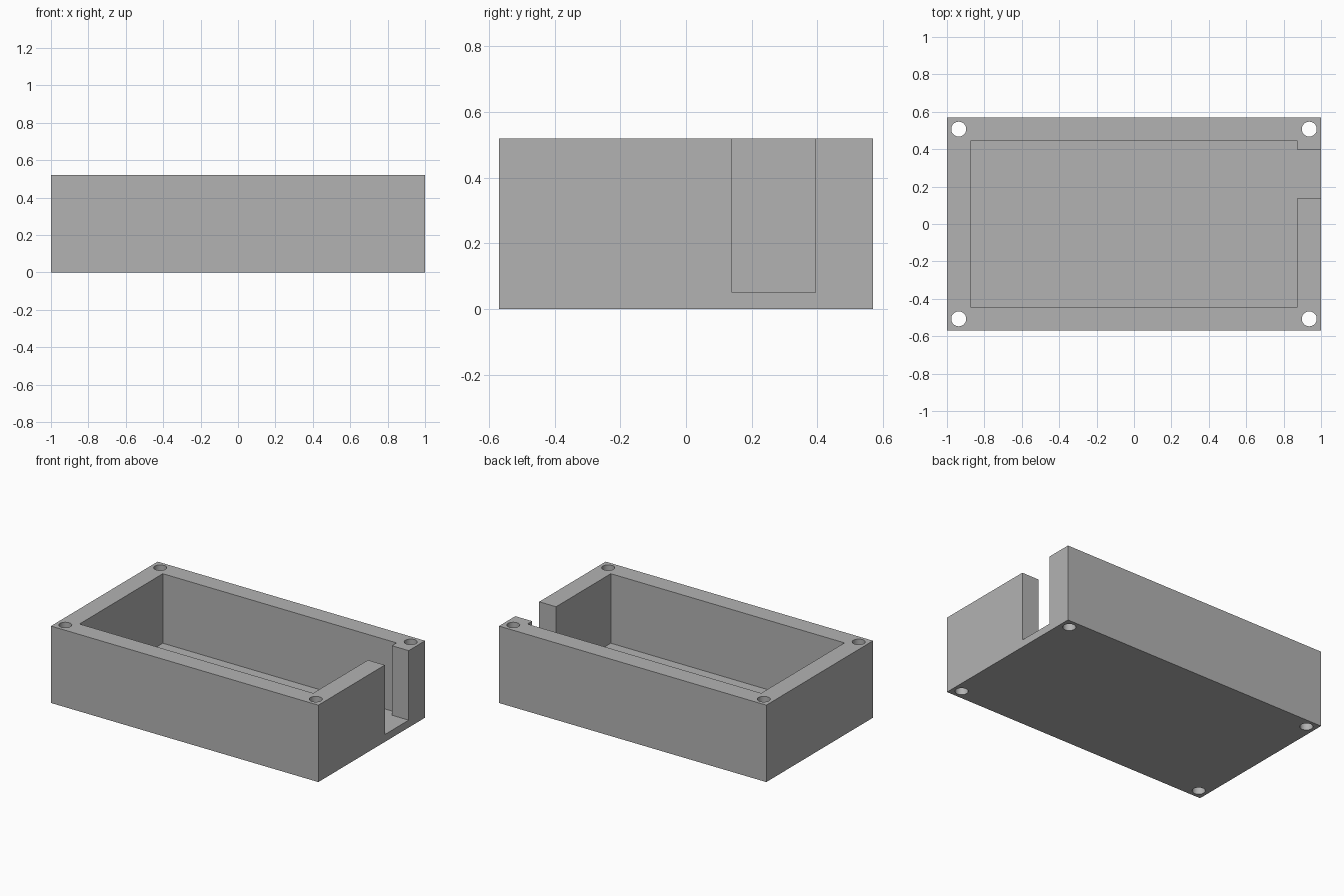
import bpy
import bmesh
from math import cos, sin, tau

cube = bpy.data.objects.get("Cube")
if cube:
    bpy.data.objects.remove(cube, do_unlink=True)

LENGTH, WIDTH, HEIGHT = 2.0, 1.14, 0.52
FLOOR = 0.05
CAVITY_X, CAVITY_Y = 0.874, 0.445
SLOT_FRONT, SLOT_BACK = 0.14, 0.395
HOLE_X, HOLE_Y, HOLE_R = 0.937, 0.507, 0.04

grey = bpy.data.materials.new("plain grey")
grey.use_nodes = True
colour = (0.45, 0.45, 0.45, 1)
grey.diffuse_color = colour
grey.node_tree.nodes["Principled BSDF"].inputs["Base Color"].default_value = colour


def prism(name, outline, bottom, top):
    """Extrude a counter-clockwise outline between two heights."""
    bm = bmesh.new()
    face = bm.faces.new([bm.verts.new((x, y, bottom)) for x, y in outline])
    new = bmesh.ops.extrude_face_region(bm, geom=[face])["geom"]
    verts = [v for v in new if isinstance(v, bmesh.types.BMVert)]
    bmesh.ops.translate(bm, verts=verts, vec=(0, 0, top - bottom))
    bmesh.ops.recalc_face_normals(bm, faces=bm.faces)
    mesh = bpy.data.meshes.new(name)
    bm.to_mesh(mesh)
    bm.free()
    mesh.materials.append(grey)
    obj = bpy.data.objects.new(name, mesh)
    bpy.context.collection.objects.link(obj)
    return obj


def cut(target, cutter):
    """Subtract the cutter from the target and remove it."""
    cutter.hide_render = True
    mod = target.modifiers.new("cut", "BOOLEAN")
    mod.operation = "DIFFERENCE"
    mod.solver = "EXACT"
    mod.object = cutter
    bpy.context.view_layer.objects.active = target
    bpy.ops.object.modifier_apply(modifier=mod.name)
    bpy.data.objects.remove(cutter, do_unlink=True)


# Solid block of the enclosure
hx, hy = LENGTH / 2, WIDTH / 2
base = prism("enclosure_base", [(-hx, -hy), (hx, -hy), (hx, hy), (-hx, hy)], 0, HEIGHT)

# Cavity with a slot opening through the +x wall
cx, cy, out = CAVITY_X, CAVITY_Y, hx + 0.1
cavity = [(-cx, -cy), (cx, -cy), (cx, SLOT_FRONT), (out, SLOT_FRONT),
          (out, SLOT_BACK), (cx, SLOT_BACK), (cx, cy), (-cx, cy)]
cut(base, prism("cavity_cutter", cavity, FLOOR, HEIGHT + 0.1))

# Screw holes through the four corners
SIDES = 32
for sx in (-1, 1):
    for sy in (-1, 1):
        ring = [(sx * HOLE_X + HOLE_R * cos(tau * i / SIDES),
                 sy * HOLE_Y + HOLE_R * sin(tau * i / SIDES)) for i in range(SIDES)]
        cut(base, prism("screw_hole_cutter", ring, -0.1, HEIGHT + 0.1))

# Smooth hole walls, keep box edges sharp
bpy.ops.object.select_all(action="DESELECT")
base.select_set(True)
bpy.context.view_layer.objects.active = base
bpy.ops.object.shade_smooth_by_angle()
